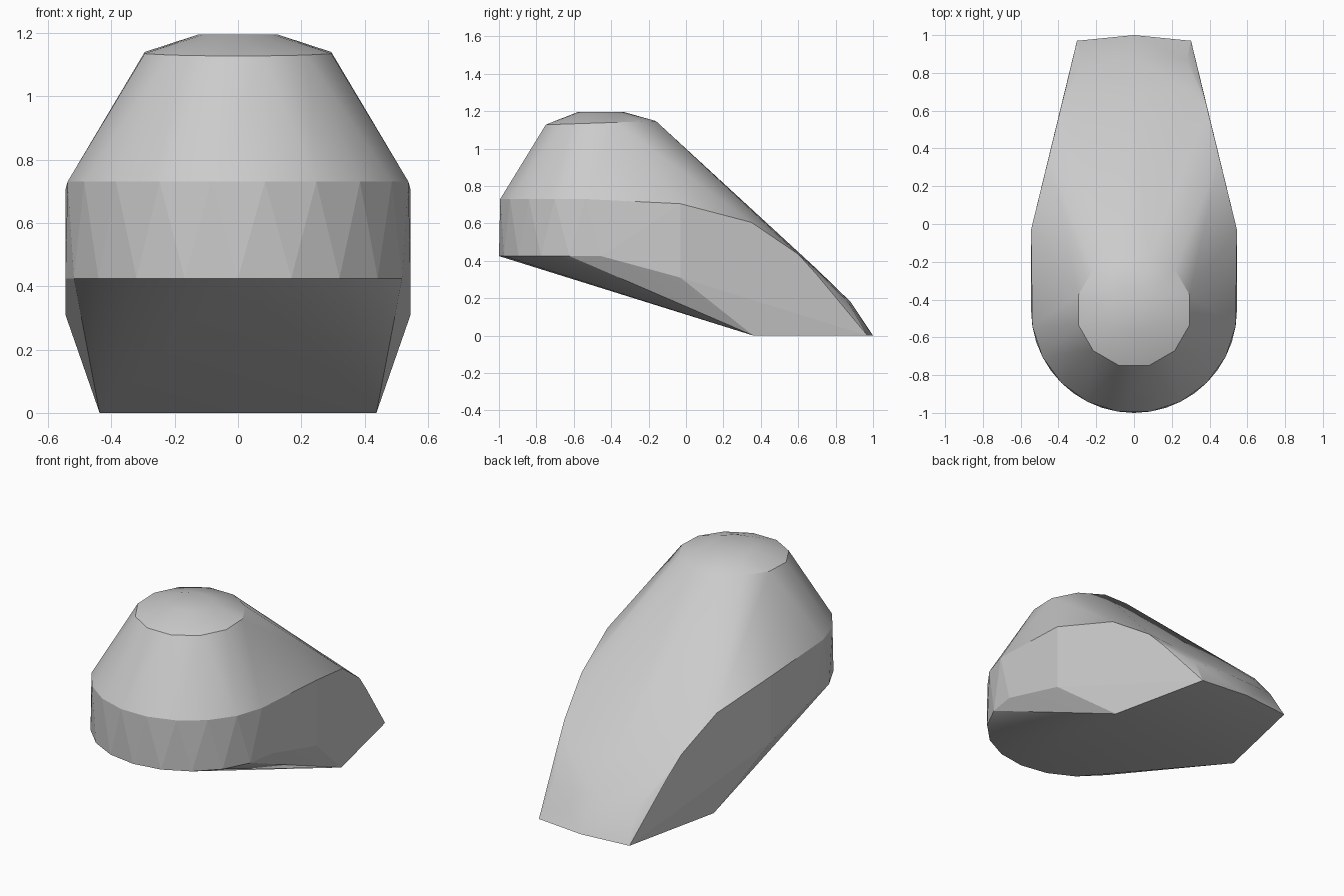
import bpy, bmesh, math

cube = bpy.data.objects.get("Cube")
if cube:
    bpy.data.objects.remove(cube, do_unlink=True)

CENTRE = -0.455   # y of the round nose


def arc(radius, z, start, stop, step, tilt=0.0):
    """Points around the nose centre; angle 0 faces the front."""
    pts = []
    for a in range(start, stop + 1, step):
        t = math.radians(a)
        pts.append((radius * math.sin(t), CENTRE - radius * math.cos(t),
                    z - tilt * math.cos(t)))
    return pts


def both_sides(pts):
    return [(s * x, y, z) for x, y, z in pts for s in (-1, 1)]


# Shallow domed cap
points = arc(0.125, 1.195, 0, 330, 30)
points += arc(0.305, 1.137, 15, 345, 30, 0.01)
# Round nose: upper rim and offset lower rim
points += arc(0.545, 0.73, -81, 81, 18)
points += arc(0.545, 0.425, -90, 90, 18)
# Side walls: crease running down to the tail, then the lower edge
points += both_sides([
    (0.545, -0.03, 0.705), (0.452, 0.35, 0.605), (0.391, 0.6, 0.435),
    (0.366, 0.7, 0.325), (0.332, 0.84, 0.13), (0.302, 0.97, 0),
    (0.545, -0.03, 0.31), (0.437, 0.36, 0)])
# Tail: rounded back slope and slightly bowed end
points += both_sides([(0.31, 0.7, 0.35), (0.28, 0.87, 0.175)])
points += [(0, 0.7, 0.355), (0, 0.88, 0.18), (0, 1, 0)]

bm = bmesh.new()
for p in points:
    bm.verts.new(p)
bmesh.ops.convex_hull(bm, input=bm.verts[:])
loose = [v for v in bm.verts if not v.link_faces]
bmesh.ops.delete(bm, geom=loose, context='VERTS')
bmesh.ops.dissolve_limit(bm, angle_limit=math.radians(0.5),
                         verts=bm.verts[:], edges=bm.edges[:])
bmesh.ops.recalc_face_normals(bm, faces=bm.faces[:])

mesh = bpy.data.meshes.new("shell_body")
bm.to_mesh(mesh)
bm.free()
body = bpy.data.objects.new("shell_body", mesh)
bpy.context.collection.objects.link(body)

# Plain grey material
grey = bpy.data.materials.new("light grey")
grey.use_nodes = True
colour = (0.6, 0.6, 0.6, 1)
grey.diffuse_color = colour
grey.node_tree.nodes["Principled BSDF"].inputs["Base Color"].default_value = colour
mesh.materials.append(grey)

# Soft upper surfaces, faceted nose band
bpy.context.view_layer.objects.active = body
body.select_set(True)
bpy.ops.object.shade_smooth_by_angle(angle=math.radians(25))
for face in mesh.polygons:
    if abs(face.normal.z) < 0.15:
        face.use_smooth = False
